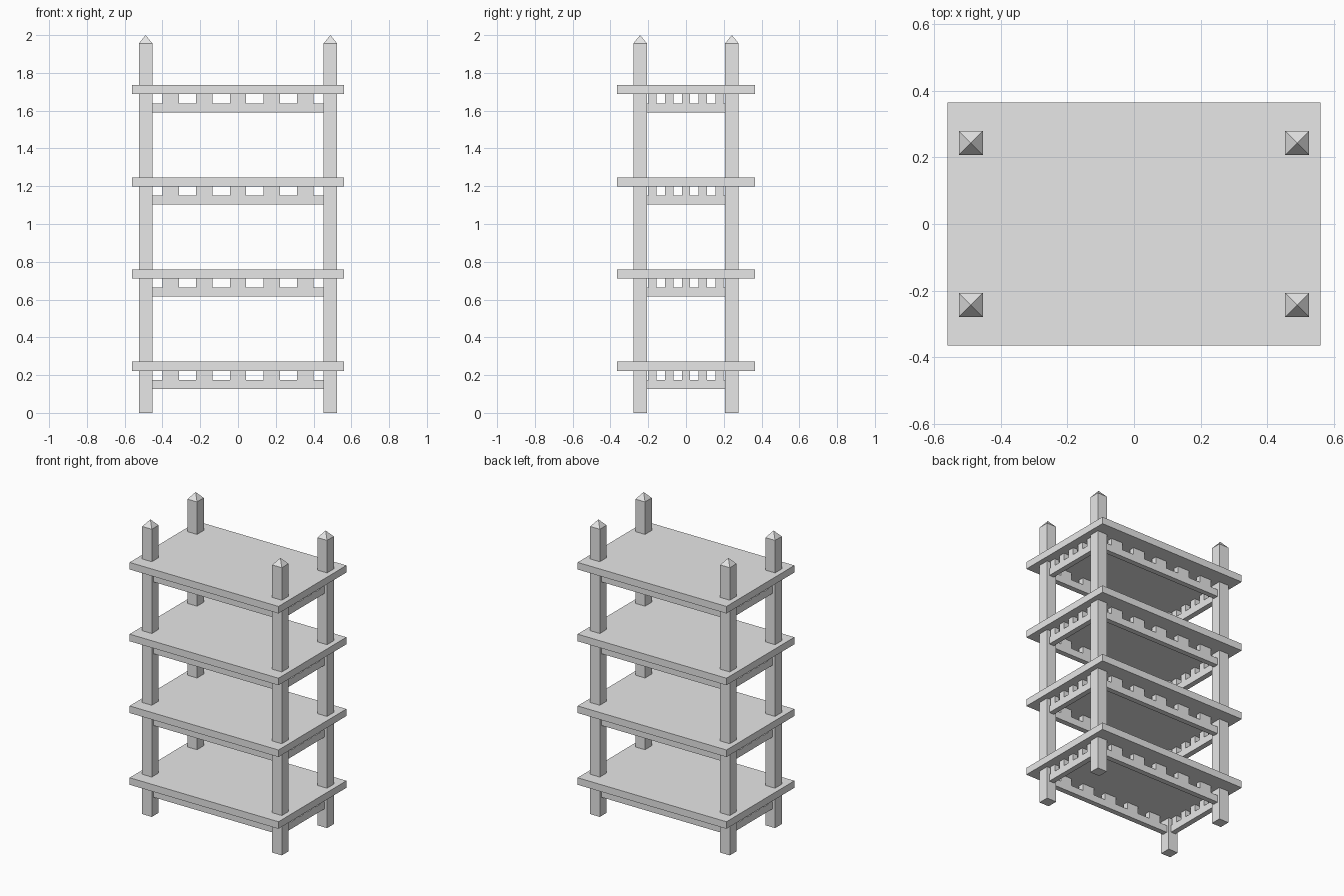
import bpy, bmesh
from mathutils import Matrix

if "Cube" in bpy.data.objects:
    bpy.data.objects.remove(bpy.data.objects["Cube"])

grey = bpy.data.materials.new("plain grey")
grey.diffuse_color = (0.8, 0.8, 0.8, 1)
grey.use_nodes = True
grey.node_tree.nodes["Principled BSDF"].inputs["Base Color"].default_value = grey.diffuse_color

PX, PY, HALF = 0.489, 0.243, 0.036     # post centres and half width
SHELVES = [0.247 + 0.488 * i for i in range(4)]


def box(bm, centre, size):
    m = Matrix.Translation(centre) @ Matrix.Diagonal((*size, 1))
    bmesh.ops.create_cube(bm, size=1, matrix=m)


def finish(bm, name):
    bmesh.ops.recalc_face_normals(bm, faces=bm.faces)
    me = bpy.data.meshes.new(name)
    bm.to_mesh(me)
    bm.free()
    me.materials.append(grey)
    ob = bpy.data.objects.new(name, me)
    bpy.context.collection.objects.link(ob)
    return ob


# corner posts with pyramid tips
for x in (-PX, PX):
    for y in (-PY, PY):
        bm = bmesh.new()
        box(bm, (x, y, 0.978), (2 * HALF, 2 * HALF, 1.956))
        top = max(bm.faces, key=lambda f: f.calc_center_median().z)
        tip = bmesh.ops.poke(bm, faces=[top])["verts"][0]
        tip.co.z = 2.0
        finish(bm, "corner_post")


def rail(name, length, pitch, block, thick):
    """Rail with five spacer blocks as one stepped outline, extruded."""
    pts = [(-length, -0.120), (length, -0.120), (length, -0.072)]
    for i in (2, 1, 0, -1, -2):
        a, b = i * pitch + block / 2, i * pitch - block / 2
        pts += [(a, -0.072), (a, -0.024), (b, -0.024), (b, -0.072)]
    pts.append((-length, -0.072))
    bm = bmesh.new()
    face = bm.faces.new([bm.verts.new((x, -thick / 2, z)) for x, z in pts])
    out = bmesh.ops.extrude_face_region(bm, geom=[face])["geom"]
    bmesh.ops.translate(bm, vec=(0, thick, 0),
                        verts=[v for v in out if isinstance(v, bmesh.types.BMVert)])
    return finish(bm, name)


# shelf boards with notched rails underneath
for z in SHELVES:
    bm = bmesh.new()
    box(bm, (0, 0, z), (1.12, 0.73, 0.048))
    finish(bm, "shelf_board")
    for s in (-1, 1):
        long_rail = rail("long_rail", PX - HALF, 0.178, 0.087, 0.036)
        long_rail.location = (0, s * PY, z)
        side_rail = rail("side_rail", PY - HALF, 0.0885, 0.043, 0.036)
        side_rail.location = (s * PX, 0, z)
        side_rail.rotation_euler.z = 1.5707963
